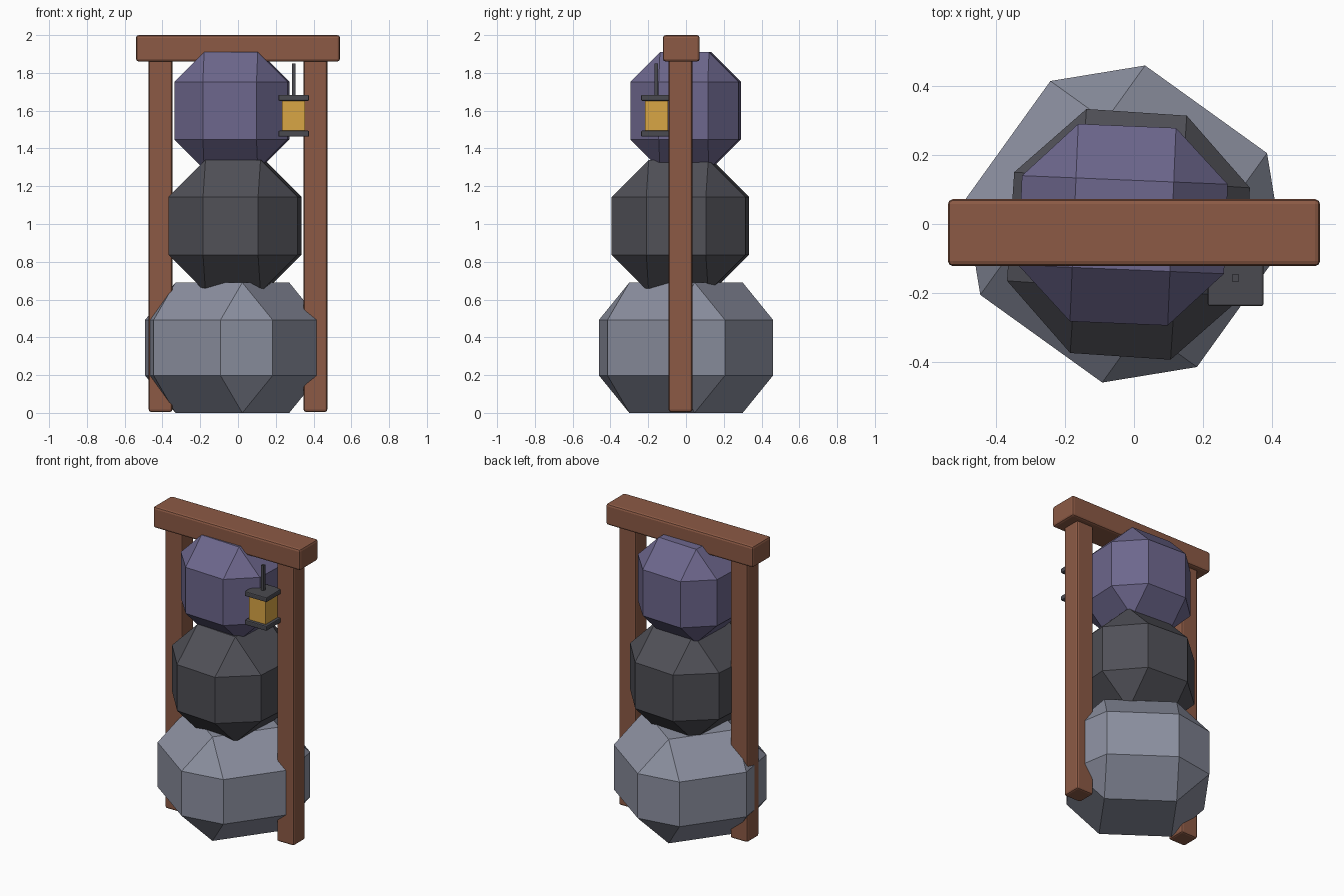
import bpy
import bmesh
from math import radians
from mathutils import Matrix, Vector

# Remove the default cube
default = bpy.data.objects.get("Cube")
if default:
    bpy.data.objects.remove(default, do_unlink=True)


def linear(channel):
    c = channel / 255
    return c / 12.92 if c <= 0.04045 else ((c + 0.055) / 1.055) ** 2.4


def make_material(name, *srgb):
    mat = bpy.data.materials.new(name)
    mat.use_nodes = True
    color = [linear(c) for c in srgb] + [1.0]
    mat.diffuse_color = color
    mat.node_tree.nodes["Principled BSDF"].inputs["Base Color"].default_value = color
    return mat


wood = make_material("brown wood", 140, 90, 69)
pale_stone = make_material("pale grey stone", 139, 143, 159)
dark_stone = make_material("charcoal stone", 80, 80, 87)
violet_stone = make_material("violet stone", 109, 103, 141)
iron = make_material("dark iron", 74, 74, 80)
glow = make_material("amber glass", 217, 166, 69)


def block(name, mat, center, size, bevel=0.0, segments=1, turn=0.0):
    """A box with cut edges, turned about z by some degrees."""
    bm = bmesh.new()
    bmesh.ops.create_cube(bm, size=1.0)
    bmesh.ops.scale(bm, vec=Vector(size), verts=bm.verts)
    if bevel:
        bmesh.ops.bevel(bm, geom=bm.edges[:], offset=bevel, offset_type='OFFSET',
                        segments=segments, profile=0.5, affect='EDGES')
    bmesh.ops.rotate(bm, matrix=Matrix.Rotation(radians(turn), 3, 'Z'), verts=bm.verts)
    bmesh.ops.recalc_face_normals(bm, faces=bm.faces)
    mesh = bpy.data.meshes.new(name)
    bm.to_mesh(mesh)
    bm.free()
    mesh.materials.append(mat)
    obj = bpy.data.objects.new(name, mesh)
    obj.location = center
    bpy.context.collection.objects.link(obj)
    return obj


# Stacked boulders
block("bottom_stone", pale_stone, (-0.03, 0, 0.345), (0.83, 0.82, 0.69), 0.197, turn=-35.7)
block("middle_stone", dark_stone, (-0.016, -0.03, 0.99), (0.686, 0.71, 0.7), 0.197, turn=-3.8)
block("top_stone", violet_stone, (-0.032, -0.002, 1.6), (0.598, 0.574, 0.62), 0.157, turn=-2.4)

# Wooden gate frame
for side, name in ((1, "left_post"), (-1, "right_post")):
    block(name, wood, (side * 0.41, -0.029, 0.95), (0.125, 0.125, 1.89), 0.012, 2)
block("top_beam", wood, (0, -0.025, 1.93), (1.08, 0.194, 0.14), 0.014, 2)

# Hanging lantern
lamp_x, lamp_y = 0.295, -0.157
block("lantern_rod", iron, (lamp_x, lamp_y, 1.76), (0.02, 0.02, 0.18))
block("lantern_glass", glow, (lamp_x, lamp_y, 1.57), (0.122, 0.122, 0.18))
for name, z in (("lantern_cap", 1.668), ("lantern_base", 1.478)):
    block(name, iron, (lamp_x, lamp_y, z), (0.162, 0.162, 0.032), 0.006, 2)
